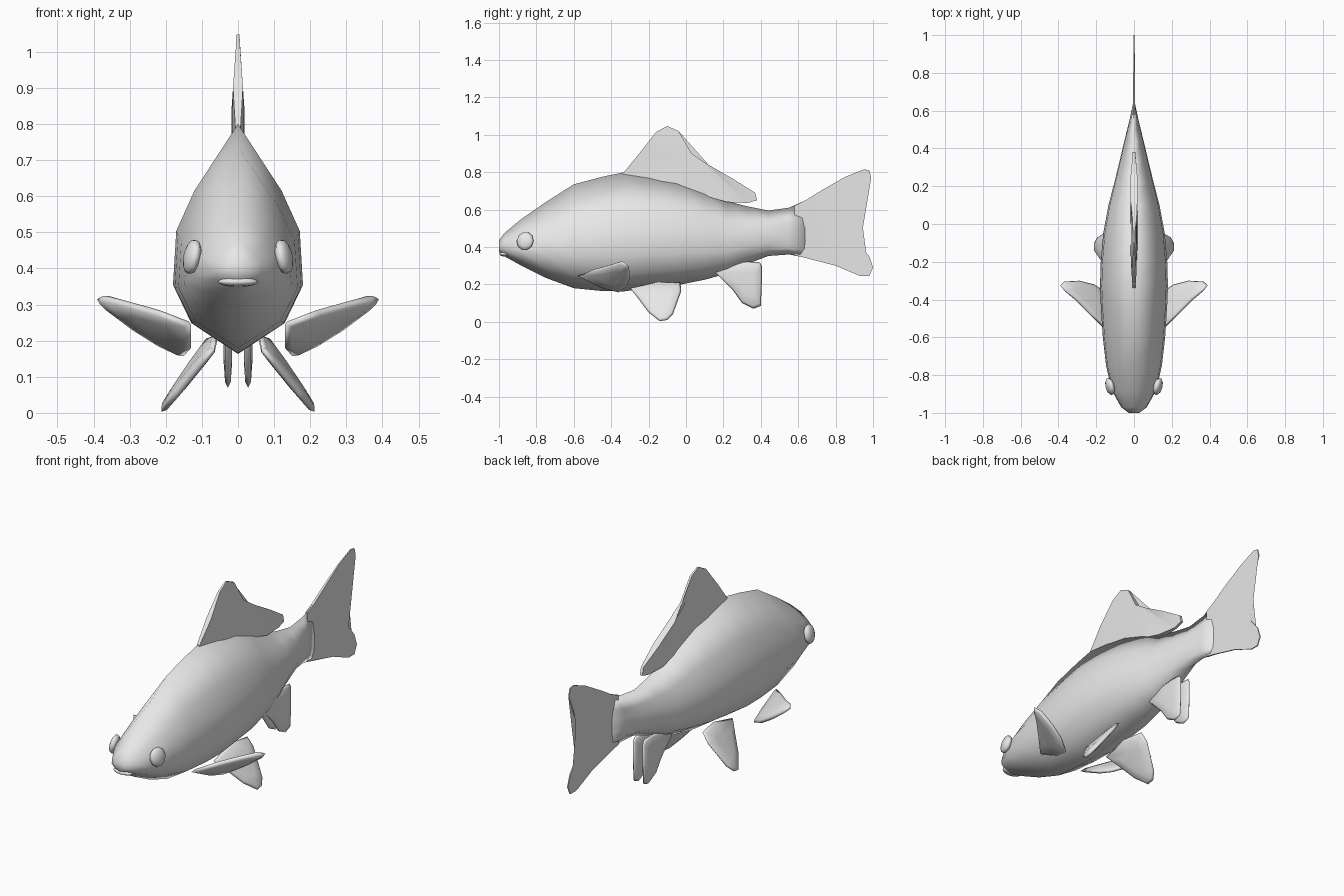
import bpy, bmesh, math
from mathutils import Vector, Matrix

if "Cube" in bpy.data.objects:
    bpy.data.objects.remove(bpy.data.objects["Cube"])

grey = bpy.data.materials.new("fish grey")
grey.diffuse_color = (0.8, 0.8, 0.8, 1)
grey.use_nodes = True
grey.node_tree.nodes["Principled BSDF"].inputs["Base Color"].default_value = grey.diffuse_color


def finish(name, bm, mirror=False, angle=180):
    bmesh.ops.recalc_face_normals(bm, faces=bm.faces)
    mesh = bpy.data.meshes.new(name)
    bm.to_mesh(mesh)
    bm.free()
    mesh.materials.append(grey)
    ob = bpy.data.objects.new(name, mesh)
    bpy.context.collection.objects.link(ob)
    bpy.context.view_layer.objects.active = ob
    ob.select_set(True)
    bpy.ops.object.shade_smooth_by_angle(angle=math.radians(angle))
    ob.select_set(False)
    if mirror:
        ob.modifiers.new("mirror", 'MIRROR')
    return ob


def bridge(bm, a, b):
    for i in range(len(a)):
        j = (i + 1) % len(a)
        bm.faces.new((a[i], a[j], b[j], b[i]))


def leaf_fin(name, outline, thick):
    """Lens-shaped mirrored fin: thin rim, thicker middle."""
    bm = bmesh.new()
    pts = [Vector(p) for p in outline]
    mid = sum(pts, Vector()) / len(pts)
    normal = Vector()
    for i, p in enumerate(pts):
        normal += (p - mid).cross(pts[(i + 1) % len(pts)] - mid)
    normal.normalize()
    rim = [bm.verts.new(p) for p in pts]
    for side in (1, -1):
        ring = [bm.verts.new(mid + (p - mid) * 0.9 + normal * side * thick * 0.65) for p in pts]
        core = [bm.verts.new(mid + (p - mid) * 0.5 + normal * side * thick) for p in pts]
        bridge(bm, rim, ring)
        bridge(bm, ring, core)
        bm.faces.new(core)
    finish(name, bm, mirror=True)


def plate_fin(name, outline, half):
    """Central fin from a (y, z) outline, half thickness given by half(y, z)."""
    bm = bmesh.new()
    sides = [[bm.verts.new((s * half(y, z), y, z)) for y, z in outline] for s in (1, -1)]
    bridge(bm, *sides)
    caps = [bm.faces.new(v) for v in sides]
    bmesh.ops.triangulate(bm, faces=caps)
    finish(name, bm, angle=50)


# Body: stations of (y, top, bottom, half width)
stations = [(-1.0, .435, .375, .028), (-.97, .475, .35, .068), (-.88, .55, .30, .118),
            (-.75, .64, .235, .148), (-.6, .735, .18, .165), (-.45, .775, .165, .175),
            (-.33, .80, .163, .18), (-.2, .79, .18, .176), (-.05, .765, .195, .163),
            (.1, .71, .225, .135), (.22, .645, .258, .104), (.33, .617, .31, .077),
            (.44, .595, .352, .051), (.55, .61, .36, .024), (.64, .65, .343, .005)]
section = [(0, 1), (.67, .71), (.95, .535), (1, .30), (.72, .135), (0, 0),
           (-.72, .135), (-1, .30), (-.95, .535), (-.67, .71)]
bm = bmesh.new()
rings = [[bm.verts.new((u * w, y, b + v * (t - b))) for u, v in section] for y, t, b, w in stations]
for a, b in zip(rings, rings[1:]):
    bridge(bm, a, b)
bm.faces.new(rings[0])
bm.faces.new(rings[-1])
finish("body", bm)

# Tail fin
tail = [(.58, .62), (.64, .65), (.72, .70), (.85, .775), (.95, .815), (.98, .81), (.99, .77),
        (.93, .62), (.84, .50), (.93, .41), (.98, .35), (1.0, .29), (.98, .245),
        (.93, .245), (.8, .30), (.64, .345), (.58, .357)]
plate_fin("tail_fin", tail, lambda y, z: .006 if y < .8 else .003)

# Dorsal fin, thinner towards the top
dorsal = [(-.34, .79), (-.25, .90), (-.16, 1.015), (-.1, 1.047), (-.04, 1.02), (.03, .90),
          (.12, .84), (.25, .765), (.37, .69), (.38, .65), (.33, .635), (.22, .64), (.08, .68), (-.15, .74)]
plate_fin("dorsal_fin", dorsal, lambda y, z: max(.004, min(.018, .018 - (z - .84) * .07))
          * (.4 if y > .3 or y < -.3 else 1))

# Pectoral fins, swept out and up
leaf_fin("pectoral_fin", [(.13, -.58, .245), (.22, -.49, .28), (.31, -.40, .305), (.375, -.345, .323),
                          (.39, -.325, .315), (.37, -.305, .295), (.29, -.30, .235),
                          (.21, -.32, .185), (.15, -.36, .157), (.13, -.45, .18)], .016)

# Pelvic fins, splayed downwards
pelvic = [(-.30, .18), (-.15, .215), (-.03, .21), (-.025, .165), (-.07, .04), (-.10, .01),
          (-.14, .003), (-.2, .05), (-.26, .13)]
leaf_fin("pelvic_fin", [(.215 - .72 * z + .12 * (y + .13), y, z) for y, z in pelvic], .014)

# Paired anal fins
anal = [(.15, .27), (.24, .312), (.33, .322), (.395, .318), (.405, .30), (.405, .2), (.40, .085),
        (.36, .07), (.30, .10), (.25, .17)]
leaf_fin("anal_fin", [(.028, y, z) for y, z in anal], .012)


def ellipsoid(name, loc, scale, turn, tilt, mirror, seg):
    bm = bmesh.new()
    bmesh.ops.create_uvsphere(bm, u_segments=seg, v_segments=8, radius=1)
    shape = Matrix.Diagonal((*scale, 1)) @ Matrix.Rotation(math.pi / 2, 4, 'Y')
    turned = Matrix.Rotation(turn, 4, 'Z') @ Matrix.Rotation(tilt, 4, 'Y')
    bm.transform(Matrix.Translation(loc) @ turned @ shape)
    finish(name, bm, mirror)


# Eyes and lower lip
ellipsoid("eye", (.127, -.86, .432), (.022, .047, .05), -.25, -.2, True, 10)
ellipsoid("lower_lip", (0, -.968, .363), (.055, .03, .014), 0, 0, False, 12)
